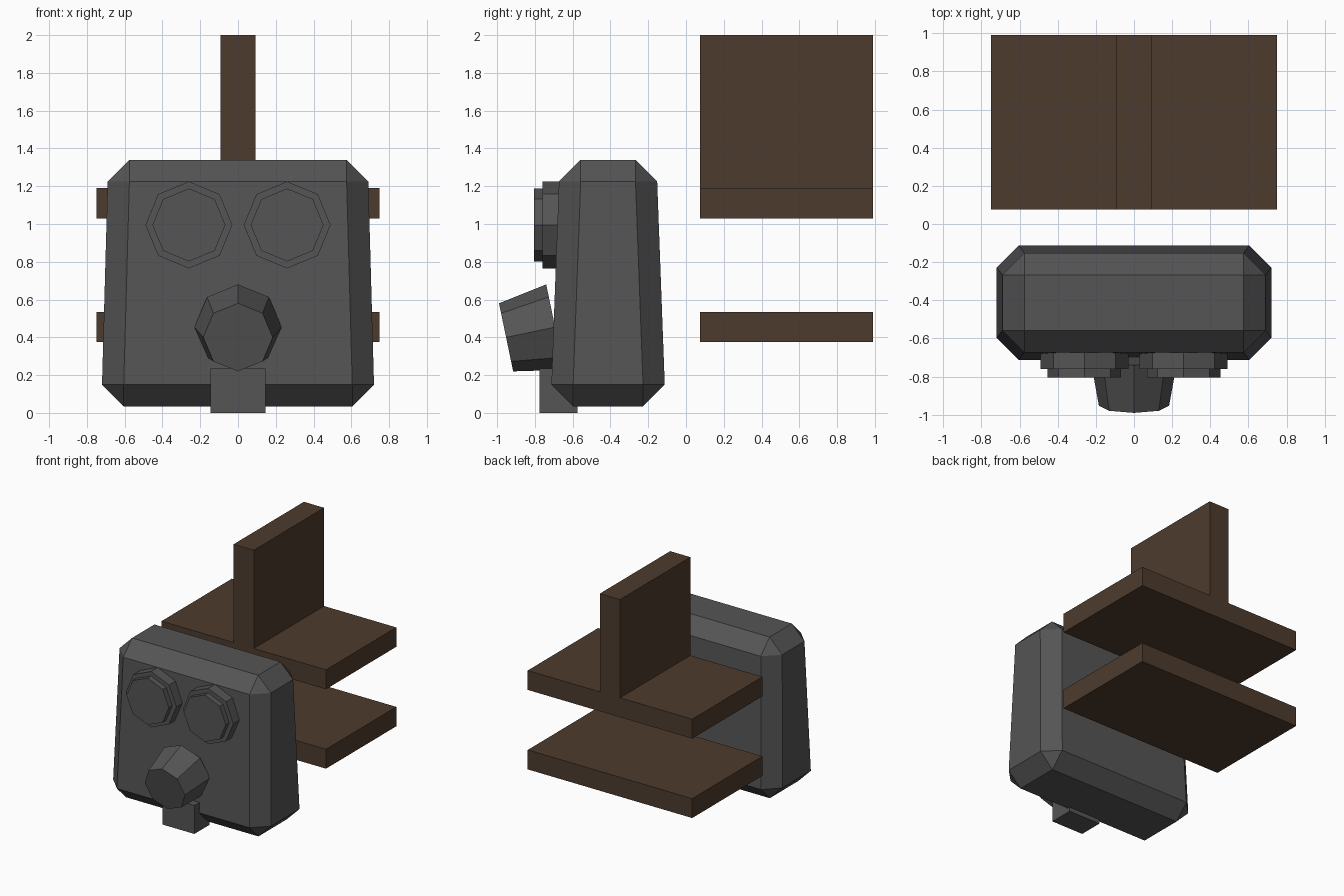
import bpy, bmesh, math
from mathutils import Vector, Matrix

if "Cube" in bpy.data.objects:
    bpy.data.objects.remove(bpy.data.objects["Cube"])


def material(name, rgb):
    m = bpy.data.materials.new(name)
    m.diffuse_color = (*rgb, 1.0)
    m.use_nodes = True
    m.node_tree.nodes["Principled BSDF"].inputs["Base Color"].default_value = m.diffuse_color
    return m


GREY = material("dark_grey", (0.09, 0.09, 0.09))
BROWN = material("dark_brown", (0.075, 0.044, 0.026))


def finish(name, bm, mat):
    bmesh.ops.recalc_face_normals(bm, faces=bm.faces)
    me = bpy.data.meshes.new(name)
    bm.to_mesh(me)
    bm.free()
    me.materials.append(mat)
    ob = bpy.data.objects.new(name, me)
    bpy.context.collection.objects.link(ob)
    return ob


def box(name, x, y, z, mat):
    """Box symmetric in x, with (min, max) ranges in y and z."""
    bm = bmesh.new()
    size = Matrix.Diagonal((2 * x, y[1] - y[0], z[1] - z[0], 1))
    centre = Matrix.Translation((0, sum(y) / 2, sum(z) / 2))
    bmesh.ops.create_cube(bm, size=1, matrix=centre @ size)
    return finish(name, bm, mat)


def octagon_prism(name, back, front, r_back, r_front, mat):
    """Eight-sided frustum with a corner pointing up, running from back to front."""
    back, front = Vector(back), Vector(front)
    axis = (front - back).normalized()
    side = Vector((1, 0, 0))
    up = side.cross(axis)
    bm = bmesh.new()
    rings = []
    for c, r in ((back, r_back), (front, r_front)):
        rings.append([bm.verts.new(c + r * (math.cos(i * math.pi / 4) * side
                                            + math.sin(i * math.pi / 4) * up))
                      for i in range(8)])
    for i in range(8):
        j = (i + 1) % 8
        bm.faces.new((rings[0][i], rings[0][j], rings[1][j], rings[1][i]))
    for r in rings:
        bm.faces.new(r)
    return finish(name, bm, mat)


# Body: tapered box with chamfered edges, as hull of a plain box's offset faces
def chamfered_body():
    bm = bmesh.new()
    cut, yc = 0.115, -0.4125
    # half width, half depth, inner z, outer z at bottom and top
    for hx, hy, z_in, z_out in ((0.72, 0.30, 0.15, 0.035), (0.69, 0.26, 1.225, 1.34)):
        for sx in (-1, 1):
            for sy in (-1, 1):
                for x, y, z in ((hx, hy - cut, z_in), (hx - cut, hy, z_in),
                                (hx - cut, hy - cut, z_out)):
                    bm.verts.new((sx * x, yc + sy * y, z))
    bmesh.ops.convex_hull(bm, input=bm.verts)
    bmesh.ops.dissolve_limit(bm, angle_limit=0.01, verts=bm.verts, edges=bm.edges)
    return finish("body", bm, GREY)


chamfered_body()

# Eyes: two stepped octagonal discs each
for s, label in ((-1, "left"), (1, "right")):
    x, z = 0.26 * s, 0.995
    octagon_prism(f"{label}_eye_rim", (x, -0.65, z), (x, -0.76, z), 0.23, 0.23, GREY)
    octagon_prism(f"{label}_eye_lens", (x, -0.755, z), (x, -0.805, z), 0.193, 0.193, GREY)

# Snout, tilted downward, and the chin block below it
octagon_prism("snout", (0, -0.693, 0.454), (0, -0.9525, 0.40), 0.231, 0.184, GREY)
box("chin_block", 0.145, (-0.775, -0.575), (0.0, 0.235), GREY)

# Rear boards and upright fin
box("lower_board", 0.75, (0.075, 0.99), (0.375, 0.535), BROWN)
box("upper_board", 0.75, (0.075, 0.99), (1.03, 1.19), BROWN)
box("upright_fin", 0.092, (0.075, 0.99), (1.19, 2.0), BROWN)
